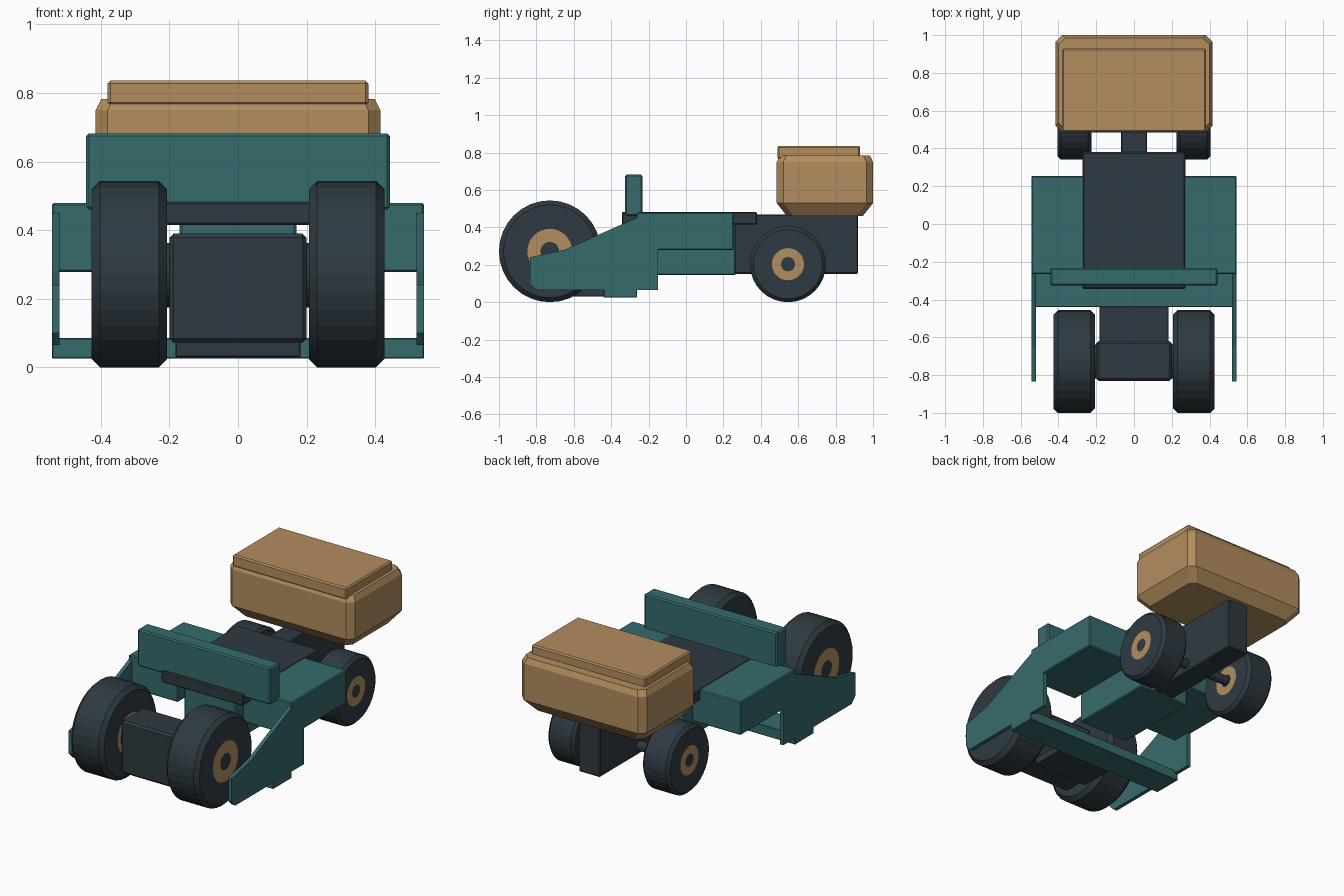
import bpy, bmesh, math

if "Cube" in bpy.data.objects:
    bpy.data.objects.remove(bpy.data.objects["Cube"])


def material(name, rgb):
    m = bpy.data.materials.new(name)
    m.diffuse_color = (*rgb, 1)
    m.use_nodes = True
    m.node_tree.nodes["Principled BSDF"].inputs["Base Color"].default_value = m.diffuse_color
    return m


TEAL = material("teal", (0.037, 0.145, 0.152))
DARK = material("dark slate", (0.027, 0.042, 0.053))
TAN = material("tan", (0.45, 0.268, 0.112))


def finish(name, bm, mats, bevel=0.0):
    bmesh.ops.recalc_face_normals(bm, faces=bm.faces)
    me = bpy.data.meshes.new(name)
    bm.to_mesh(me)
    bm.free()
    for m in mats:
        me.materials.append(m)
    ob = bpy.data.objects.new(name, me)
    bpy.context.collection.objects.link(ob)
    if bevel:
        mod = ob.modifiers.new("bevel", 'BEVEL')
        mod.width = bevel
        mod.segments = 1
    return ob


def box(name, xr, yr, zr, mat, bevel=0.006):
    bm = bmesh.new()
    bmesh.ops.create_cube(bm, size=1)
    for v in bm.verts:
        for i, (a, b) in enumerate((xr, yr, zr)):
            v.co[i] = (a + b) / 2 + v.co[i] * (b - a)
    return finish(name, bm, [mat], bevel)


def loft(name, rings, mats, rule=None, bevel=0.0):
    """Join equal-length rings of points and cap both ends."""
    bm = bmesh.new()
    vs = [[bm.verts.new(p) for p in r] for r in rings]
    n = len(rings[0])
    for k in range(len(vs) - 1):
        for i in range(n):
            j = (i + 1) % n
            f = bm.faces.new((vs[k][i], vs[k][j], vs[k + 1][j], vs[k + 1][i]))
            f.material_index = rule(k) if rule else 0
    bm.faces.new(vs[0])
    bm.faces.new(vs[-1])
    return finish(name, bm, mats, bevel)


def circle(x, y, z, r, n):
    return [(x, y + r * math.cos(2 * math.pi * i / n), z + r * math.sin(2 * math.pi * i / n))
            for i in range(n)]


def wheel(name, x0, x1, y, r, hub, core, chamfer, n=32):
    """Chamfered tyre with a tan ring and a dark core on both faces."""
    prof = [(x0, core), (x0, hub), (x0, r - chamfer), (x0 + chamfer, r),
            (x1 - chamfer, r), (x1, r - chamfer), (x1, hub), (x1, core)]
    ob = loft(name, [circle(x, y, r, q, n) for x, q in prof], [DARK, TAN],
              lambda k: 1 if k in (0, 6) else 0)
    return ob


def axle(name, half, y, z, r):
    loft(name, [circle(-half, y, z, r, 24), circle(half, y, z, r, 24)], [DARK])


# wheels, side blocks and side panels on each side
panel = [(-0.835, 0.10), (-0.80, 0.065), (-0.15, 0.065), (-0.15, 0.30),
         (-0.255, 0.455), (-0.65, 0.28), (-0.835, 0.24)]
for side, s in (("left", -1), ("right", 1)):
    def span(a, b):
        return tuple(sorted((s * a, s * b)))
    wheel(f"front_wheel_{side}", *span(0.207, 0.427), -0.728, 0.272, 0.12, 0.05, 0.024)
    wheel(f"rear_wheel_{side}", *span(0.225, 0.405), 0.545, 0.203, 0.086, 0.038, 0.018)
    box(f"side_block_{side}", span(0.215, 0.543), (-0.265, 0.255), (0.278, 0.479), TEAL)
    loft(f"side_panel_{side}", [[(s * x, y, z) for y, z in panel] for x in (0.52, 0.543)],
         [TEAL])

# axles
axle("front_axle", 0.21, -0.728, 0.272, 0.09)
axle("rear_axle", 0.23, 0.545, 0.203, 0.028)

# front nose and the runner beneath it
box("front_block", (-0.2, 0.2), (-0.83, -0.62), (0.072, 0.39), DARK, 0.012)
box("front_runner", (-0.183, 0.183), (-0.65, -0.3), (0.03, 0.075), DARK, 0.003)
box("cross_plank", (-0.543, 0.543), (-0.44, -0.262), (0.025, 0.086), TEAL, 0.003)

# centre frame
box("centre_box", (-0.17, 0.17), (-0.27, 0.265), (0.145, 0.45), TEAL)
box("deck_plate", (-0.272, 0.272), (-0.343, 0.38), (0.415, 0.482), DARK)
box("front_fence", (-0.443, 0.443), (-0.325, -0.232), (0.46, 0.682), TEAL, 0.008)

# rear beam
box("rear_beam", (-0.07, 0.07), (0.25, 0.92), (0.152, 0.47), DARK)


# rear crate with cut corners and tapered base
def crate_ring(z, inset, cut=0.035):
    x, y0, y1 = 0.415 - inset, 0.485 + inset, 1.0 - inset
    return [(x, y0 + cut, z), (x, y1 - cut, z), (x - cut, y1, z), (cut - x, y1, z),
            (-x, y1 - cut, z), (-x, y0 + cut, z), (cut - x, y0, z), (x - cut, y0, z)]


loft("rear_crate", [crate_ring(0.46, 0.055), crate_ring(0.53, 0),
                    crate_ring(0.75, 0), crate_ring(0.783, 0.016)], [TAN])
box("crate_lid", (-0.38, 0.38), (0.488, 0.93), (0.765, 0.836), TAN, 0.008)
